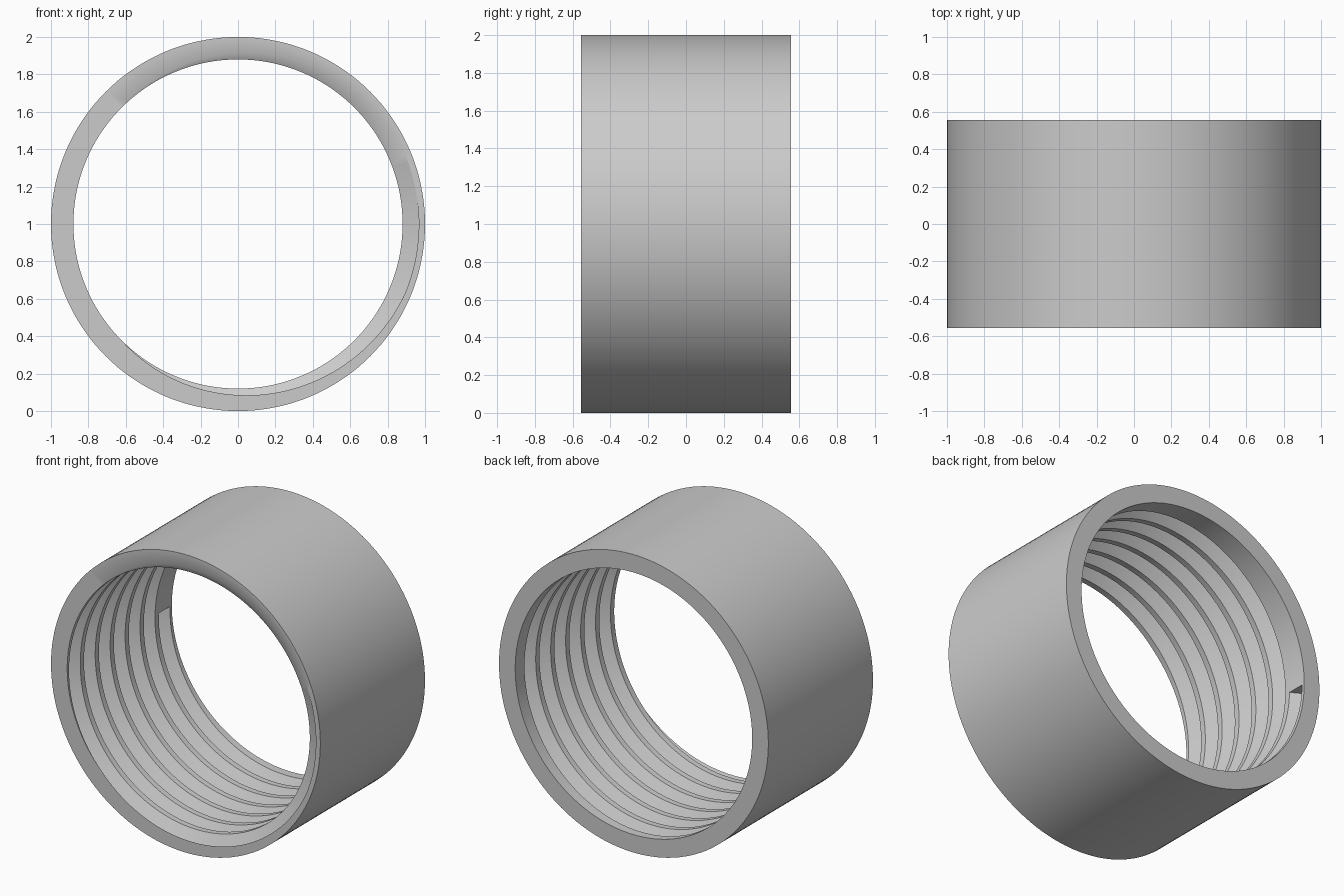
import bpy, bmesh, math
from mathutils import Vector

cube = bpy.data.objects.get("Cube")
if cube:
    bpy.data.objects.remove(cube, do_unlink=True)

OUTER, CREST, ROOT = 1.0, 0.88, 0.967
HALF = 0.555                 # half of the sleeve length
TURNS = 7
PITCH = 2 * HALF / TURNS
SEGMENTS = 144
# Groove section: axial offset (in pitches) and radius, from back to front
GROOVE = [(0.375, CREST), (0.0625, ROOT), (-0.0625, ROOT), (-0.375, CREST)]


def section(t):
    """Bore outline (y, r) after t turns, trimmed at the front face."""
    points = [(HALF, CREST)]
    for j in range(TURNS):
        centre = HALF - PITCH * (0.5 + j + t)
        points += [(centre + o * PITCH, r) for o, r in GROOVE]
    points.append((-HALF - 2 * PITCH, CREST))
    trimmed, last = [], None
    for i, (y, r) in enumerate(points):
        if y >= -HALF:
            trimmed.append((y, r))
            continue
        if last is None:
            y0, r0 = points[i - 1]
            last = (-HALF, r0 + (r - r0) * (y0 + HALF) / (y0 - y))
        trimmed.append(last)
    return trimmed


def place(y, r, t):
    angle = math.pi + 2 * math.pi * t
    return Vector((r * math.cos(angle), y, 1 + r * math.sin(angle)))


bm = bmesh.new()

# Each column runs: outer front, outer back, then the bore from back to front
columns = []
for i in range(SEGMENTS + 1):
    t = i / SEGMENTS
    outline = [(-HALF, OUTER), (HALF, OUTER)] + section(t)
    columns.append([bm.verts.new(place(y, r, t)) for y, r in outline])


def add_face(verts):
    """Skip corners that coincide where the thread runs out at the front."""
    kept = []
    for v in verts:
        if all((v.co - k.co).length > 1e-6 for k in kept):
            kept.append(v)
    if len(kept) > 2:
        bm.faces.new(kept)


for a, b in zip(columns, columns[1:]):
    n = len(a)
    for k in range(n):
        m = (k + 1) % n
        add_face([a[k], a[m], b[m], b[k]])

# Abrupt end wall of the groove near the back
add_face(columns[0][3:7][::-1])

bmesh.ops.remove_doubles(bm, verts=bm.verts[:], dist=1e-5)
loose = [v for v in bm.verts if not v.link_faces]
bmesh.ops.delete(bm, geom=loose, context='VERTS')

# Make the outside of the sleeve face outwards
bm.normal_update()
for f in bm.faces:
    c = f.calc_center_median()
    if all(math.hypot(v.co.x, v.co.z - 1) > 0.999 for v in f.verts):
        if f.normal.dot(Vector((c.x, 0, c.z - 1))) < 0:
            bmesh.ops.reverse_faces(bm, faces=bm.faces[:])
        break

mesh = bpy.data.meshes.new("threaded_sleeve")
bm.to_mesh(mesh)
bm.free()
sleeve = bpy.data.objects.new("threaded_sleeve", mesh)
bpy.context.collection.objects.link(sleeve)

# Plain grey
grey = bpy.data.materials.new("light_grey")
grey.use_nodes = True
colour = (0.6, 0.6, 0.6, 1)
grey.diffuse_color = colour
grey.node_tree.nodes["Principled BSDF"].inputs["Base Color"].default_value = colour
mesh.materials.append(grey)

bpy.ops.object.select_all(action='DESELECT')
sleeve.select_set(True)
bpy.context.view_layer.objects.active = sleeve
bpy.ops.object.shade_smooth_by_angle(angle=math.radians(30))
